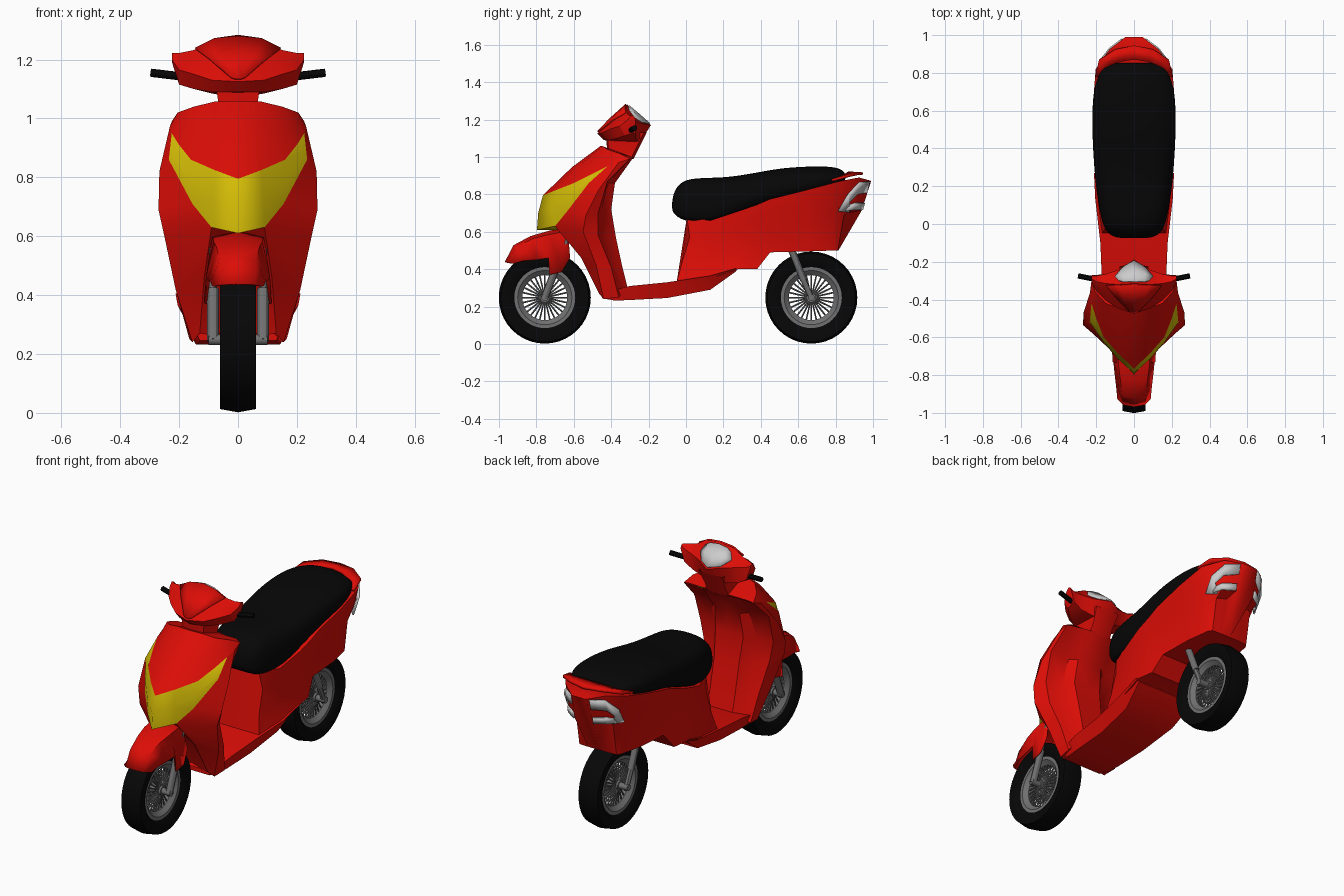
import bpy, bmesh
from math import sin, cos, pi
from mathutils import Vector, Matrix


def material(name, rgb):
    m = bpy.data.materials.new(name)
    m.diffuse_color = (*rgb, 1)
    return m


RED = material("red paint", (0.72, 0.004, 0.002))
YELLOW = material("yellow lens", (0.68, 0.52, 0.002))
BLACK = material("black rubber", (0.002, 0.002, 0.002))
PALE = material("pale lens", (0.58, 0.58, 0.58))
METAL = material("grey metal", (0.16, 0.16, 0.16))


def finish(name, bm, mat=None, mirror=False, thick=0, subsurf=0, angle=30):
    bmesh.ops.recalc_face_normals(bm, faces=bm.faces)
    me = bpy.data.meshes.new(name)
    bm.to_mesh(me)
    bm.free()
    ob = bpy.data.objects.new(name, me)
    bpy.context.collection.objects.link(ob)
    if mat:
        me.materials.append(mat)
    if mirror:
        ob.modifiers.new("mirror", 'MIRROR').use_clip = True
    if subsurf:
        s = ob.modifiers.new("subsurf", 'SUBSURF')
        s.levels = s.render_levels = subsurf
    if thick:
        s = ob.modifiers.new("solidify", 'SOLIDIFY')
        s.thickness, s.offset = thick, 0
    bpy.ops.object.select_all(action='DESELECT')
    ob.select_set(True)
    bpy.context.view_layer.objects.active = ob
    bpy.ops.object.shade_smooth_by_angle(angle=angle * pi / 180)
    return ob


def loft(name, rows, mat=RED, wrap=False, cap_start=False, cap_end=False, **kw):
    """Skin rows of points (right half); mirrored over x = 0."""
    bm = bmesh.new()
    grid = [[bm.verts.new(p) for p in r] for r in rows]
    n = len(rows[0])
    for a, b in zip(grid, grid[1:]):
        for i in range(n if wrap else n - 1):
            j = (i + 1) % n
            bm.faces.new((a[i], a[j], b[j], b[i]))
    if cap_start:
        bm.faces.new(grid[0])
    if cap_end:
        bm.faces.new(grid[-1])
    bmesh.ops.remove_doubles(bm, verts=bm.verts, dist=1e-5)
    return finish(name, bm, mat, mirror=True, **kw)


def to_centre(p):
    return (0, p[1], p[2])


def rods(name, parts, mat=METAL, mirror=True, seg=12):
    bm = bmesh.new()
    for a, b, r in parts:
        a, b = Vector(a), Vector(b)
        rot = (b - a).to_track_quat('Z', 'Y').to_matrix().to_4x4()
        bmesh.ops.create_cone(bm, cap_ends=True, segments=seg, radius1=r, radius2=r,
                              depth=(b - a).length, matrix=Matrix.Translation((a + b) / 2) @ rot)
    return finish(name, bm, mat, mirror=mirror)


def ring(name, profile, y, z, mat=METAL, seg=40):
    """Revolve a closed (radius, x) profile around the wheel axle."""
    bm = bmesh.new()
    grid = [[bm.verts.new((x, y + r * cos(2 * pi * k / seg), z + r * sin(2 * pi * k / seg)))
             for r, x in profile] for k in range(seg)]
    n = len(profile)
    for k in range(seg):
        a, b = grid[k], grid[(k + 1) % seg]
        for i in range(n):
            j = (i + 1) % n
            bm.faces.new((a[i], a[j], b[j], b[i]))
    return finish(name, bm, mat, angle=35)


# Wheels: tyre, rim, spokes and hub
for label, y in (("front", -0.755), ("rear", 0.67)):
    z = 0.248
    half = [(.16, .04), (.19, .06), (.235, .061)]
    ring(label + "_tyre", half + [(.246, 0)] + [(r, -x) for r, x in half[::-1]], y, z, BLACK)
    ring(label + "_rim", [(.145, .042), (.165, .042), (.165, -.042), (.145, -.042), (.12, -.02), (.12, .02)], y, z)
    spokes = []
    c = Vector((0, y, z))
    for k in range(28):
        d = Vector((0, cos(2 * pi * k / 28), sin(2 * pi * k / 28)))
        for s in (-1, 1):
            off = Vector((s, 0, 0))
            spokes.append((c + d * .02 + off * .03, c + d * .13 + off * .012, .0045))
    rods(label + "_spokes", spokes, mirror=False, seg=6)
    rods(label + "_hub", [((-.045, y, z), (.045, y, z), .026), ((-.1, y, z), (.1, y, z), .018)], mirror=False, seg=16)

# Front fork legs and rear shock absorbers
rods("front_fork", [((.085, -.757, .245), (.085, -.69, .42), .02), ((.085, -.69, .42), (.085, -.61, .62), .013)])
rods("rear_shocks", [((.085, .67, .248), (.085, .615, .37), .015), ((.085, .63, .34), (.085, .55, .54), .019)])

# Front mudguard
loft("front_mudguard", [
    [(0, -.965, .437), (.055, -.955, .435), (.085, -.925, .43)],
    [(0, -.92, .525), (.06, -.905, .515), (.09, -.87, .445)],
    [(0, -.83, .573), (.07, -.82, .56), (.098, -.80, .45)],
    [(0, -.73, .602), (.08, -.745, .58), (.105, -.735, .46)],
    [(0, -.72, .604), (.08, -.73, .583), (.11, -.73, .37)],
    [(0, -.66, .612), (.085, -.66, .595), (.112, -.665, .385)],
    [(0, -.63, .60), (.08, -.63, .58), (.105, -.62, .46)]], thick=.008, angle=50)

# Front apron above the headlight, then the V-shaped headlight
tip = (.225, -.42, .95)
lamp_top = [(0, -.765, .795), (.08, -.69, .825), (.16, -.60, .86), (.20, -.50, .91), tip]
lamp_mid = [(0, -.79, .70), (.085, -.715, .735), (.165, -.62, .79), (.222, -.51, .885), tip]
lamp_low = [(0, -.797, .61), (.09, -.70, .63), (.155, -.635, .71), (.235, -.52, .86), tip]
corner = (.225, -.30, .99)
loft("front_apron", [
    [(x, -.29, 1.0) for x in (0, .08, .14, .19)] + [corner],
    [(0, -.455, 1.06), (.08, -.445, 1.057), (.15, -.42, 1.04), (.205, -.36, 1.02), corner],
    [(0, -.61, .945), (.08, -.57, .955), (.155, -.50, .955), (.205, -.42, .975), (.232, -.36, .97)],
    lamp_top], angle=35)
lamp_back = [(x * .9, min(y + .1, -.42), z) for x, y, z in lamp_low[:-1]] + [tip]
loft("headlight", [lamp_top, lamp_mid, lamp_low, lamp_back], YELLOW, angle=40)

# Leg shield, top to bottom: front hollow, flared sides and stepped rear face
shield = [
    [(0, -.45, .95), tip, (.232, -.36, .97), corner, (.10, -.285, 1.0), (.07, -.28, 1.0)],
    [(0, -.50, .86), lamp_low[3], (.267, -.47, .82), (.24, -.42, .87), (.12, -.415, .86), (.08, -.38, .86)],
    [(0, -.58, .71), lamp_low[2], (.27, -.535, .69), (.235, -.47, .70), (.14, -.45, .71), (.09, -.40, .72)],
    [(0, -.66, .62), lamp_low[1], (.25, -.55, .60), (.21, -.47, .58), (.13, -.43, .58), (.08, -.375, .57)],
    [(0, -.47, .45), (.115, -.56, .46), (.212, -.48, .42), (.19, -.40, .41), (.12, -.38, .41), (.08, -.34, .41)],
    [(0, -.42, .25), (.13, -.465, .27), (.155, -.44, .24), (.165, -.36, .25), (.12, -.33, .28), (.08, -.31, .29)]]
loft("leg_shield", [r + [to_centre(r[-1])] for r in shield], cap_end=True, angle=30)

# Floorboard and underside: (y, top z, bottom z, top half width, bottom half width)
loft("floorboard", [[(0, y, t), (a, y, t), (b, y, u), (0, y, u)] for y, t, u, a, b in (
    (-.45, .27, .245, .14, .13), (-.38, .29, .232, .16, .14), (-.30, .31, .235, .17, .145), (-.1, .33, .246, .178, .15),
    (.13, .365, .29, .205, .165), (.27, .405, .39, .212, .19))],
    cap_start=True, cap_end=True)

# Rear body: straight stations (y, then x, z from the seat edge down), then the raked nose and tail
stations = [(.13, (.18, .66), (.178, .56), (.172, .45), (.195, .35)),
            (.28, (.206, .71), (.198, .62), (.18, .50), (.205, .40)),
            (.38, (.210, .745), (.202, .67), (.18, .54), (.19, .40)),
            (.45, (.213, .775), (.206, .70), (.18, .59), (.17, .49)),
            (.65, (.216, .825), (.206, .76), (.175, .65), (.16, .495))]
nose = [[(.13, .005, .68), (.145, .02, .57), (.15, -.02, .44), (.17, -.05, .33)]]
tail = [[(.203, .82, .87), (.180, .80, .75), (.155, .79, .68), (.135, .79, .50)],
        [(.13, .925, .89), (.125, .895, .718), (.12, .845, .69), (.12, .812, .50)],
        [(.045, .99, .872), (.06, .94, .715), (.06, .86, .70), (.06, .815, .50)]]
body = nose + [[(x, y, z) for x, z in pts] for y, *pts in stations] + tail
loft("rear_body", [[to_centre(r[0])] + r + [to_centre(r[-1])] for r in body],
     cap_start=True, cap_end=True, angle=38)

# Tail lamps (upper and lower bands) and grab rail
loft("tail_lamps", [
    [(.06, .98, .868), (.128, .929, .865), (.175, .868, .80), (.172, .815, .71)],
    [(.06, .966, .81), (.128, .914, .80), (.152, .875, .76), (.13, .868, .705)]], PALE, thick=.01)
loft("lower_tail_lamps", [[(.15, .858, .74), (.128, .905, .755), (.062, .953, .755)],
                          [(.148, .85, .71), (.127, .90, .717), (.06, .943, .717)]], PALE, thick=.01)
rail = [((.17, .78, .875), (.205, .78, .875)), ((.13, .84, .895), (.185, .87, .90)),
        ((.07, .86, .91), (.10, .925, .912)), ((0, .87, .915), (0, .945, .91))]
loft("grab_rail", rail, thick=.015)

# Seat: (y, half width, top z, bottom z)
loft("seat", [[(0, y, t), (w * .55, y, t - .005), (w * .92, y, t - .035), (w * 1.02, y, (t + b) / 2), (w, y, b), (w * .5, y, b), (0, y, b)]
              for y, w, t, b in (
    (-.075, .08, .77, .715), (-.06, .13, .83, .69), (-.01, .165, .885, .655), (.12, .19, .89, .645), (.24, .205, .893, .685),
    (.40, .216, .922, .75), (.52, .22, .944, .785), (.70, .218, .953, .82), (.81, .18, .948, .85), (.855, .13, .92, .87))],
    BLACK, cap_start=True, cap_end=True, subsurf=2, angle=60)

# Steering neck: (z, half width, front y, back y)
loft("steering_neck", [[(0, f - .008, z), (w, f, z), (w, b - .015, z), (0, b, z)] for z, w, f, b in (
    (.99, .07, -.412, -.28), (1.05, .066, -.415, -.25), (1.13, .078, -.42, -.21))])

# Handlebar cowl: rings in the side plane, stepping outwards
cowl = [(0, (-.475, 1.125), (-.40, 1.20), (-.315, 1.28), (-.188, 1.17), (-.25, 1.07), (-.44, 1.09)),
        (.09, (-.445, 1.13), (-.385, 1.195), (-.32, 1.265), (-.245, 1.18), (-.26, 1.085), (-.41, 1.09)),
        (.15, (-.405, 1.15), (-.36, 1.20), (-.315, 1.232), (-.265, 1.19), (-.27, 1.10), (-.37, 1.10)),
        (.20, (-.355, 1.165), (-.335, 1.20), (-.305, 1.222), (-.275, 1.20), (-.27, 1.13), (-.325, 1.115)),
        (.224, (-.31, 1.20), (-.30, 1.212), (-.29, 1.222), (-.275, 1.215), (-.27, 1.20), (-.295, 1.19))]
loft("handlebar_cowl", [[(x, *p) for p in pts] for x, *pts in cowl], wrap=True, cap_end=True, angle=25)

# Raised front visor and instrument panel
loft("visor", [[(0, -.32, 1.281), (.08, -.325, 1.27), (.145, -.325, 1.237)],
               [(0, -.402, 1.208), (.05, -.395, 1.205), (.095, -.388, 1.20)],
               [(0, -.472, 1.135), (.012, -.468, 1.135), (.025, -.462, 1.14)]], thick=.008)
loft("instrument_panel", [[(0, -.305, 1.273), (.055, -.305, 1.265), (.08, -.30, 1.25)],
                          [(0, -.245, 1.222), (.06, -.265, 1.222), (.10, -.28, 1.215)],
                          [(0, -.195, 1.178), (.03, -.212, 1.182), (.06, -.23, 1.185)]], PALE, thick=.008, angle=40)

# Handlebar grips
rods("handlebar_grips", [((.17, -.30, 1.14), (.295, -.275, 1.155), .014)], BLACK)
